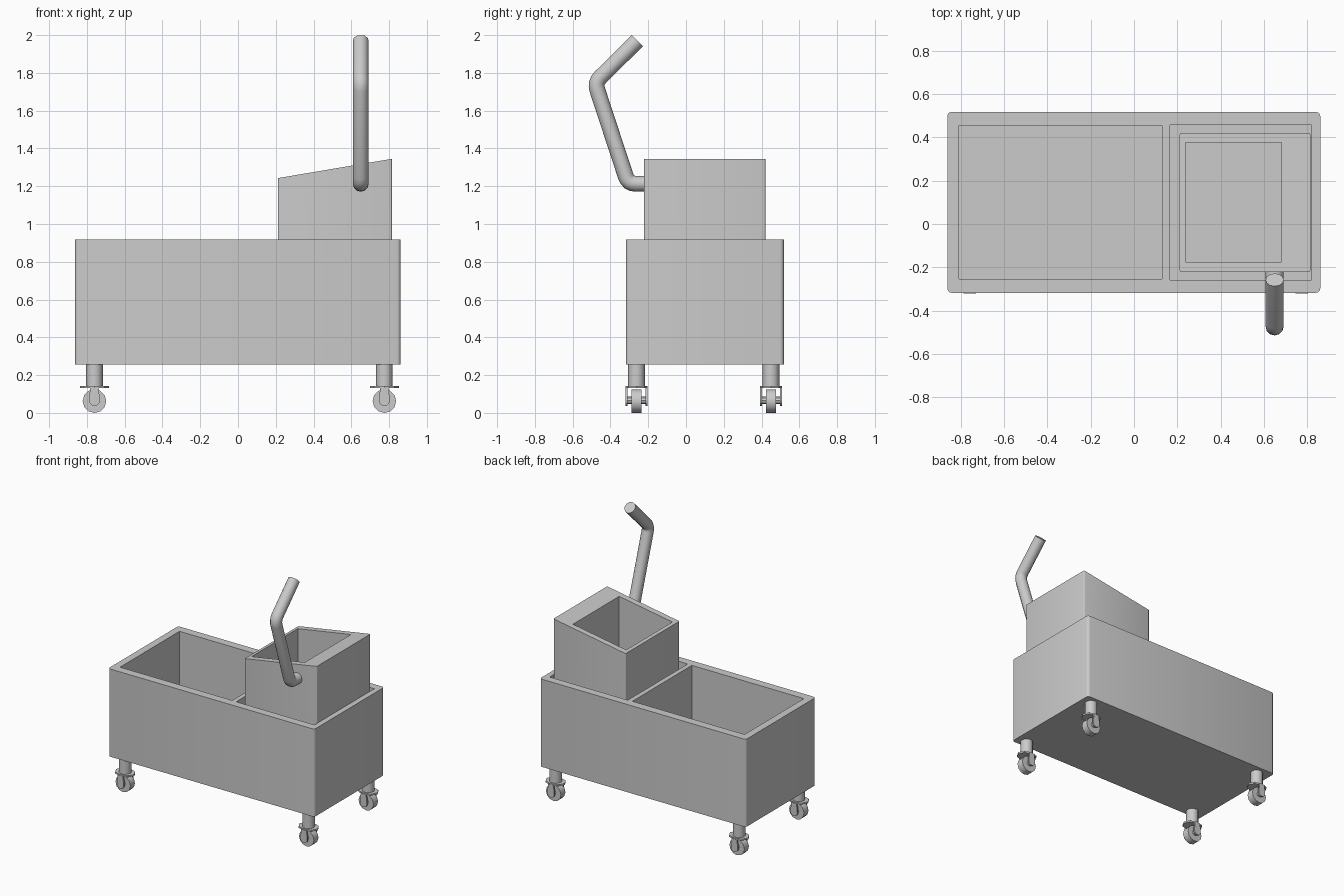
import bpy, bmesh, math
from mathutils import Vector

if "Cube" in bpy.data.objects:
    bpy.data.objects.remove(bpy.data.objects["Cube"])


def new_object(name, bm):
    bmesh.ops.recalc_face_normals(bm, faces=bm.faces)
    mesh = bpy.data.meshes.new(name)
    bm.to_mesh(mesh)
    bm.free()
    obj = bpy.data.objects.new(name, mesh)
    bpy.context.collection.objects.link(obj)
    return obj


def prism(name, outline, axis, lo, hi):
    """Extrude a 2D outline; axis 'z' takes (x, y), axis 'y' takes (x, z)."""
    bm = bmesh.new()
    place = (lambda a, b, t: (a, b, t)) if axis == 'z' else (lambda a, b, t: (a, t, b))
    bottom = [bm.verts.new(place(a, b, lo)) for a, b in outline]
    top = [bm.verts.new(place(a, b, hi)) for a, b in outline]
    bm.faces.new(bottom)
    bm.faces.new(top)
    n = len(outline)
    for i in range(n):
        j = (i + 1) % n
        bm.faces.new((bottom[i], bottom[j], top[j], top[i]))
    return new_object(name, bm)


def ellipse(cx, cy, rx, ry, n, start=0.0):
    return [(cx + rx * math.cos(start + math.tau * i / n),
             cy + ry * math.sin(start + math.tau * i / n)) for i in range(n)]


def rounded_rect(x0, x1, y0, y1, r=0.0, seg=3):
    if r == 0:
        return [(x0, y0), (x1, y0), (x1, y1), (x0, y1)]
    pts = []
    centres = [(x1 - r, y1 - r), (x0 + r, y1 - r), (x0 + r, y0 + r), (x1 - r, y0 + r)]
    for k, (cx, cy) in enumerate(centres):
        for i in range(seg + 1):
            a = math.pi / 2 * (k + i / seg)
            pts.append((cx + r * math.cos(a), cy + r * math.sin(a)))
    return pts


def cut(obj, rect, lo, hi):
    cutter = prism("cutter", rounded_rect(*rect), 'z', lo, hi)
    cutter.hide_render = True
    mod = obj.modifiers.new("opening", 'BOOLEAN')
    mod.operation, mod.solver, mod.object = 'DIFFERENCE', 'EXACT', cutter
    bpy.context.view_layer.objects.active = obj
    bpy.ops.object.modifier_apply(modifier=mod.name)
    bpy.data.objects.remove(cutter)


def smooth(obj, degrees=35):
    bpy.ops.object.select_all(action='DESELECT')
    obj.select_set(True)
    bpy.context.view_layer.objects.active = obj
    bpy.ops.object.shade_smooth_by_angle(angle=math.radians(degrees))


# Twin-compartment bucket
tub = prism("bucket", rounded_rect(-0.863, 0.861, -0.318, 0.518, 0.02), 'z', 0.255, 0.918)
cut(tub, (-0.808, 0.13, -0.255, 0.455), 0.31, 1.2)
cut(tub, (0.166, 0.82, -0.258, 0.458), 0.31, 1.2)
smooth(tub)

# Wringer box with a slanted rim
wringer = prism("wringer", rounded_rect(0.211, 0.815, -0.222, 0.42, 0.008), 'z', 0.31, 1.3)
for v in wringer.data.vertices:
    if v.co.z > 1:
        v.co.z = 1.243 + (v.co.x - 0.211) * 0.169
cut(wringer, (0.237, 0.682, -0.176, 0.376), 0.36, 1.6)
smooth(wringer)


# Bent handle: filleted path swept with a round section
def filleted(points, setback, seg=4):
    pts = [Vector(p) for p in points]
    out = [pts[0]]
    for a, b, c in zip(pts, pts[1:], pts[2:]):
        p, q = b + (a - b).normalized() * setback, b + (c - b).normalized() * setback
        for i in range(seg + 1):
            t = i / seg
            out.append(p * (1 - t) ** 2 + b * (2 * t * (1 - t)) + q * t ** 2)
    return out + [pts[-1]]


def sweep(name, path, radius, sides, x):
    """Sweep a circle along a (y, z) path lying in a plane of constant x."""
    bm = bmesh.new()
    rings = []
    for i, p in enumerate(path):
        d_in = (p - path[max(i - 1, 0)]).normalized()
        d_out = (path[min(i + 1, len(path) - 1)] - p).normalized()
        d = (d_in + d_out).normalized()
        side = Vector((-d.y, d.x))
        rings.append([bm.verts.new((x + radius * ca, p.x + side.x * radius * sa,
                                    p.y + side.y * radius * sa))
                      for ca, sa in ellipse(0, 0, 1, 1, sides)])
    for r0, r1 in zip(rings, rings[1:]):
        for i in range(sides):
            j = (i + 1) % sides
            bm.faces.new((r0[i], r0[j], r1[j], r1[i]))
    bm.faces.new(rings[0])
    bm.faces.new(rings[-1])
    return new_object(name, bm)


path = filleted([(-0.215, 1.213), (-0.306, 1.213), (-0.482, 1.748), (-0.258, 1.971)], 0.04)
smooth(sweep("handle", path, 0.042, 12, 0.65), 40)

# Four casters: stem, swivel plate, fork arms, wheel and axle
for xs, x in (("left", -0.76), ("right", 0.775)):
    for ys, y in (("front", -0.262), ("back", 0.45)):
        tag = f"{ys}_{xs}"
        smooth(prism(f"stem_{tag}", ellipse(x, y, 0.044, 0.044, 12), 'z', 0.135, 0.26), 40)
        prism(f"swivel_plate_{tag}", ellipse(x, y, 0.077, 0.059, 8), 'z', 0.131, 0.143)
        arm = [(x - 0.022, 0.135)]
        arm += [(x + 0.029 * math.cos(a), 0.066 + 0.029 * math.sin(a))
                for a in [math.pi * (1 + i / 6) for i in range(7)]]
        arm += [(x + 0.022, 0.135)]
        for s in (-1, 1):
            c = y + s * 0.053
            prism(f"fork_{tag}", arm, 'y', c - 0.006, c + 0.006)
        smooth(prism(f"wheel_{tag}", ellipse(x, 0.0625, 0.0625, 0.0625, 12, math.pi / 2),
                     'y', y - 0.027, y + 0.027), 40)
        prism(f"axle_{tag}", ellipse(x, 0.066, 0.02, 0.02, 8), 'y', y - 0.058, y + 0.058)
